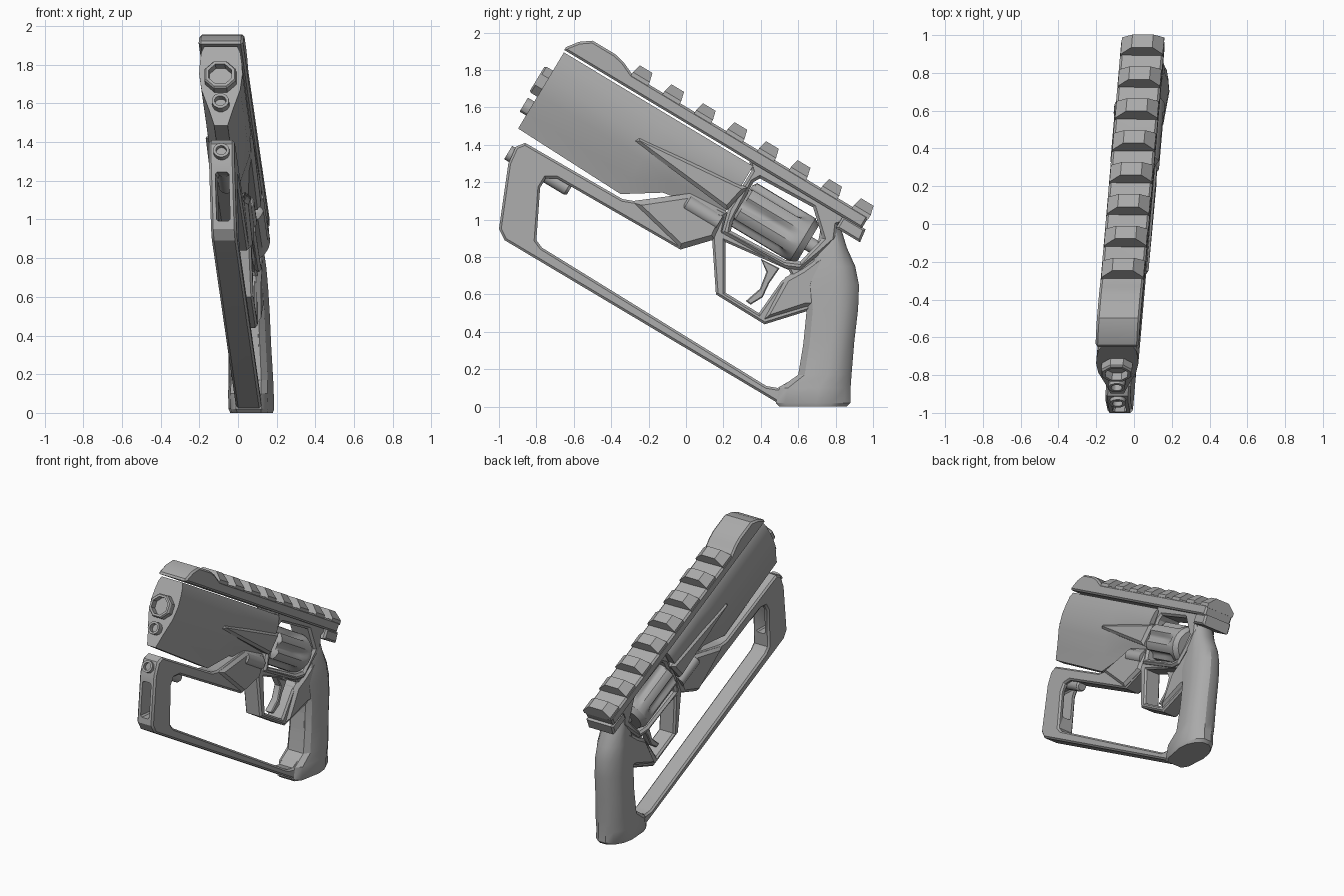
import bpy
import bmesh
from math import radians, cos, sin, pi
from mathutils import Vector
from mathutils.geometry import tessellate_polygon

if "Cube" in bpy.data.objects:
    bpy.data.objects.remove(bpy.data.objects["Cube"], do_unlink=True)

metal = bpy.data.materials.new("grey_metal")
metal.use_nodes = True
GREY = (0.4, 0.4, 0.4, 1)
metal.diffuse_color = GREY
metal.node_tree.nodes["Principled BSDF"].inputs["Base Color"].default_value = GREY

CU, SU = cos(radians(31)), sin(radians(31))


def along(x, u, v):
    """Barrel frame (u backwards, v up) to model space."""
    return (x, CU * u + SU * v, 1 - SU * u + CU * v)


def lean(p):
    """Slight yaw and roll of the whole model."""
    x, y, z = p
    return Vector((x + 0.063 * y - 0.039 * z + 0.026, y, z))


def make(name, points, faces):
    bm = bmesh.new()
    verts = [bm.verts.new(lean(p)) for p in points]
    for f in faces:
        bm.faces.new([verts[i] for i in f])
    bmesh.ops.recalc_face_normals(bm, faces=bm.faces)
    mesh = bpy.data.meshes.new(name)
    bm.to_mesh(mesh)
    bm.free()
    mesh.materials.append(metal)
    mesh.shade_smooth()
    mesh.set_sharp_from_angle(angle=radians(30))
    obj = bpy.data.objects.new(name, mesh)
    bpy.context.collection.objects.link(obj)
    return obj


def loft(name, rings):
    """Skin over rings of equal length, with both ends closed."""
    n = len(rings[0])
    faces = [tuple(range(n)), tuple(range((len(rings) - 1) * n, len(rings) * n))]
    for r in range(len(rings) - 1):
        for i in range(n):
            j = (i + 1) % n
            faces.append((r * n + i, r * n + j, (r + 1) * n + j, (r + 1) * n + i))
    return make(name, [p for ring in rings for p in ring], faces)


def inset(loop, d):
    out = []
    for i, p in enumerate(loop):
        a = (p - loop[i - 1]).normalized()
        b = (loop[(i + 1) % len(loop)] - p).normalized()
        na, nb = Vector((-a.y, a.x)), Vector((-b.y, b.x))
        out.append(p + (na + nb) * d / max(1 + na.dot(nb), 0.4))
    return out


def plate(name, outline, half, bevel, holes=(), to_space=None):
    """Side profile with holes, thickened along x with chamfered rims."""
    to_space = to_space or (lambda x, y, z: (x, y, z))
    points, faces, caps = [], [], ([], [])
    cap_loops = []
    for k, raw in enumerate([outline, *holes]):
        loop = [Vector(p) for p in raw]
        area = sum(loop[i - 1].cross(p) for i, p in enumerate(loop))
        if area < 0:
            loop.reverse()
        rim = inset(loop, -bevel if k else bevel)
        cap_loops.append([Vector((p.x, p.y, 0)) for p in rim])
        n, base = len(loop), len(points)
        for x, ring in ((-half, rim), (bevel - half, loop), (half - bevel, loop), (half, rim)):
            points += [to_space(x, p.x, p.y) for p in ring]
        for r in range(3):
            for i in range(n):
                j = (i + 1) % n
                a = base + r * n
                faces.append((a + i, a + j, a + n + j, a + n + i))
        caps[0].extend(range(base, base + n))
        caps[1].extend(range(base + 3 * n, base + 4 * n))
    for tri in tessellate_polygon(cap_loops):
        for cap in caps:
            faces.append(tuple(cap[i] for i in tri))
    return make(name, points, faces)


def tube(name, v, stations, sides=20, x=0, radius=lambda r, t, s: r):
    rings = []
    for s, (u, r) in enumerate(stations):
        angles = [2 * pi * (i + 0.5) / sides for i in range(sides)]
        rings.append([along(x + radius(r, t, s) * cos(t), u, v + radius(r, t, s) * sin(t))
                      for t in angles])
    return loft(name, rings)


# Hand guard, lower bar and grip core
hand_hole = [(-.69, 1.22), (-.75, 1.22), (-.78, 1.17), (-.80, .89), (-.77, .85), (.43, .11),
             (.49, .10), (.61, .17), (.645, .51), (.42, .44), (.16, .60), (.14, .89),
             (-.03, .84), (-.62, 1.18)]
trigger_hole = [(.21, .88), (.21, .61), (.39, .50), (.51, .67), (.56, .71), (.55, .73)]
guard = plate("hand_guard", [(-.86, 1.41), (-.91, 1.39), (-.95, 1.30), (-1, .95), (-.97, .89),
                             (.49, .02), (.55, .01), (.84, .01), (.88, .47), (.80, .88),
                             (.62, .76), (.53, .77), (.20, .94), (.22, 1.04), (.02, 1.14),
                             (-.28, 1.10), (-.34, 1.11)],
              .066, .012, [hand_hole, trigger_hole])

# Slot through the front post
slot = plate("slot_cutter", [(-1.2, 1.0), (-.72, .98), (-.72, 1.22), (-1.2, 1.27)], .035, .01)
slot.hide_render = True
slot.hide_viewport = True
cut = guard.modifiers.new("slot", 'BOOLEAN')
cut.object = slot
cut.solver = 'EXACT'

# Guard rod with its front ring
tube("guard_rod", -.182, [(-.8, .04), (-.63, .04), (-.615, .03)])
tube("guard_ring", -.182, [(-.9, .042), (-1.0, .042), (-1.0, .027), (-.96, .027)])

# Cylinder frame with its window
plate("cylinder_frame", [(.33, 1.35), (.35, 1.26), (.225, 1.055), (.19, .93), (.53, .74),
                         (.61, .73), (.72, .82), (.80, .89), (.81, .97), (.92, 1.0)],
      .088, .015, [[(.395, 1.22), (.68, 1.065), (.73, .90), (.61, .775), (.53, .785),
                    (.24, .94), (.25, .99), (.36, 1.20)]])

# Body in front of the trigger guard, grip shoulder and trigger
plate("frame_wedge", [(-.28, 1.09), (.02, 1.135), (.21, 1.03), (.15, .90), (-.03, .85)], .085, .02)
plate("grip_shoulder", [(.53, .69), (.41, .46), (.645, .53), (.76, .53), (.82, .88), (.62, .74)],
      .085, .025)
plate("trigger", [(.40, .79), (.43, .72), (.395, .63), (.32, .565), (.345, .545), (.41, .585),
                  (.445, .66), (.50, .74)], .028, .006)

# Grip with a rounded back
grip_side = [(0, .55), (.12, .82), (.55, 1), (.75, .9), (.92, .6), (1, .25)]
grip_rows = [(0, .50, .86, .11), (.02, .48, .88, .118), (.10, .50, .88, .118),
             (.17, .60, .885, .115), (.35, .63, .90, .11), (.52, .645, .92, .108),
             (.65, .63, .925, .105), (.75, .66, .905, .1), (.85, .70, .86, .09),
             (.95, .72, .83, .08)]
loft("grip", [[(w * h, a + (b - a) * t, z) for t, h in grip_side] +
              [(-w * h, a + (b - a) * t, z) for t, h in reversed(grip_side)]
              for z, a, b, w in grip_rows])

# Barrel shroud, tapering to a keel
shroud_side = [(0, .085), (.07, .1), (.2, .108), (.35, .112), (.55, .1), (.8, .062), (1, .035)]
TOP = .43
loft("barrel_shroud", [[along(h, u, TOP - f * (TOP - low)) for f, h in shroud_side] +
                       [along(-h, u, TOP - f * (TOP - low)) for f, h in reversed(shroud_side)]
                       for u, low in [(-1.02, -.045), (-.37, -.063), (-.18, .06), (.16, .12)]])
plate("shroud_fin", [(-.28, 1.42), (-.25, 1.445), (.33, 1.17), (.22, 1.05)], .122, .02)

# Muzzle and lower bore
tube("muzzle", .235, [(-1.0, .088), (-1.06, .088), (-1.07, .08), (-1.07, .064), (-1.025, .064)], 8)
tube("lower_bore", .08, [(-1.0, .045), (-1.06, .045), (-1.06, .03), (-1.025, .03)], 12)

# Ejector rods either side of the frame
for side in (-1, 1):
    tube("ejector_rod", .08, [(-.05, .035), (-.04, .045), (.16, .045)], 16, side * .055)

# Fluted cylinder
FLUTED = (1, 2, 3)


def flutes(r, t, s):
    return r - (.028 * max(0, cos(6 * t)) ** 0.7 if s in FLUTED else 0)


tube("cylinder", .228, [(.21, .11), (.225, .135), (.4, .135), (.5, .135), (.55, .135),
                        (.59, .135), (.625, .11)], 72, 0, flutes)
tube("cylinder_axle", .228, [(.1, .04), (.72, .04)], 16)

# Top strap with raised front hood
plate("top_strap", [(-1.025, .442), (-1.025, .46), (-.98, .52), (-.92, .563), (-.78, .563),
                    (-.72, .55), (-.645, .517), (.83, .517), (.83, .442)], .115, .012,
      to_space=along)
plate("rear_block", [(.71, .375), (.71, .45), (.85, .45), (.86, .375)], .112, .012, to_space=along)

# Rail teeth
tooth = [(.112, .50), (.112, .53), (.055, .58), (-.055, .58), (-.112, .53), (-.112, .50)]
for i in range(8):
    mid = -.597 + .197 * i
    loft("rail_tooth", [[along(x, mid + e * (.052 - .25 * max(0, v - .53)), v) for x, v in tooth]
                        for e in (-1, 1)])
